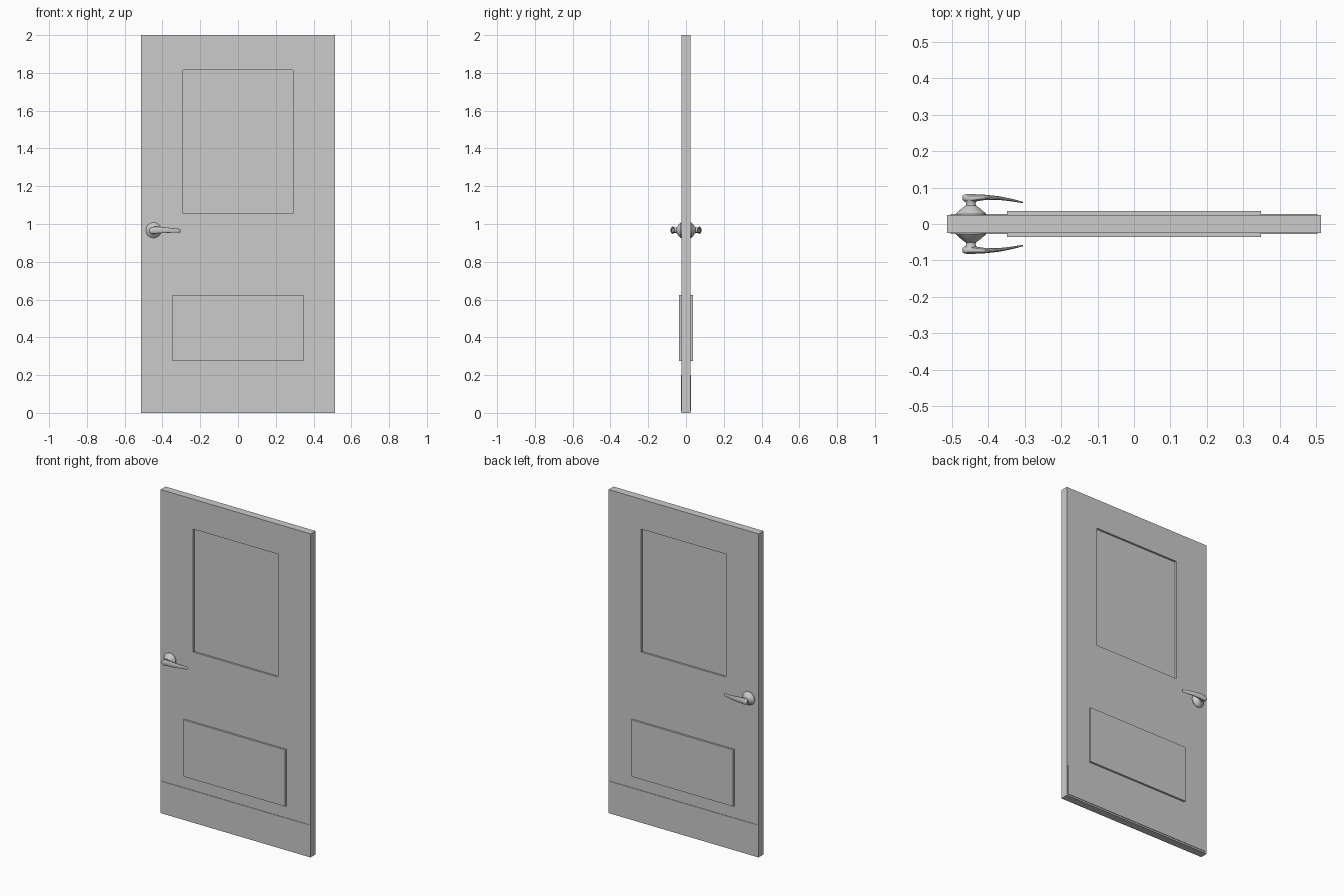
import bpy, bmesh, math

if "Cube" in bpy.data.objects:
    bpy.data.objects.remove(bpy.data.objects["Cube"])

def finish(bm, name, mirror=False, smooth=False):
    bmesh.ops.recalc_face_normals(bm, faces=bm.faces)
    me = bpy.data.meshes.new(name)
    bm.to_mesh(me)
    bm.free()
    ob = bpy.data.objects.new(name, me)
    bpy.context.collection.objects.link(ob)
    if smooth:
        bpy.ops.object.select_all(action='DESELECT')
        ob.select_set(True)
        bpy.context.view_layer.objects.active = ob
        bpy.ops.object.shade_smooth_by_angle(angle=math.radians(35))
    if mirror:
        mod = ob.modifiers.new("both_sides", 'MIRROR')
        mod.use_axis = (False, True, False)
        mod.use_mirror_merge = False
    return ob

def loft(bm, rings):
    """Skin a list of closed vertex-coordinate rings, capping both ends."""
    loops = [[bm.verts.new(c) for c in r] for r in rings]
    for a, b in zip(loops, loops[1:]):
        n = len(a)
        for i in range(n):
            bm.faces.new((a[i], a[(i + 1) % n], b[(i + 1) % n], b[i]))
    bm.faces.new(loops[0])
    bm.faces.new(loops[-1])

def rect(hw, z0, z1, y):
    return [(-hw, y, z0), (hw, y, z0), (hw, y, z1), (-hw, y, z1)]

HALF = 0.024

# Door slab with a recessed window pane on both faces
bm = bmesh.new()
win = (0.29, 1.055, 1.815)
slab = (0.513, 0.0, 2.0)
loft(bm, [rect(*win, -HALF + 0.012), rect(*win, -HALF), rect(*slab, -HALF),
          rect(*slab, HALF), rect(*win, HALF), rect(*win, HALF - 0.012)])
finish(bm, "door_slab")

# Raised lower panel and kick plate, mirrored to the back
for name, hw, z0, z1, y in (("lower_panel", 0.348, 0.275, 0.625, 0.036),
                            ("kick_plate", 0.503, 0.01, 0.2, 0.027)):
    bm = bmesh.new()
    loft(bm, [rect(hw, z0, z1, -y), rect(hw, z0, z1, -HALF + 0.001)])
    finish(bm, name, mirror=True)

# Handle rose and neck, turned from a profile of (radius, distance)
HX, HZ = -0.447, 0.967
def circle(r, d, n=24):
    return [(HX + r * math.cos(2 * math.pi * i / n), -d,
             HZ + r * math.sin(2 * math.pi * i / n)) for i in range(n)]

profile = [(0.041, 0.022), (0.041, 0.028), (0.036, 0.033), (0.027, 0.041),
           (0.019, 0.047), (0.014, 0.051), (0.013, 0.056), (0.015, 0.061), (0.016, 0.066)]
bm = bmesh.new()
loft(bm, [circle(r, d) for r, d in profile])
finish(bm, "handle_rose", mirror=True, smooth=True)

# Lever: rounded sections (x, inner distance, outer distance, z centre, half height)
sections = [(-0.470, 0.066, 0.078, 0.964, 0.006), (-0.465, 0.062, 0.081, 0.965, 0.013),
            (-0.455, 0.060, 0.082, 0.966, 0.018), (-0.440, 0.060, 0.082, 0.967, 0.019),
            (-0.428, 0.063, 0.081, 0.968, 0.018), (-0.405, 0.066, 0.080, 0.968, 0.017),
            (-0.370, 0.066, 0.076, 0.967, 0.014), (-0.335, 0.062, 0.069, 0.966, 0.011),
            (-0.304, 0.057, 0.061, 0.965, 0.009)]
bm = bmesh.new()
rings = []
for x, d0, d1, zc, h in sections:
    ring = []
    for i in range(16):
        a = 2 * math.pi * i / 16
        c, s = math.cos(a), math.sin(a)
        ring.append((x, -(d0 + d1) / 2 + (d1 - d0) / 2 * math.copysign(abs(c) ** 0.7, c), zc + h * s))
    rings.append(ring)
loft(bm, rings)
finish(bm, "lever_handle", mirror=True, smooth=True)
